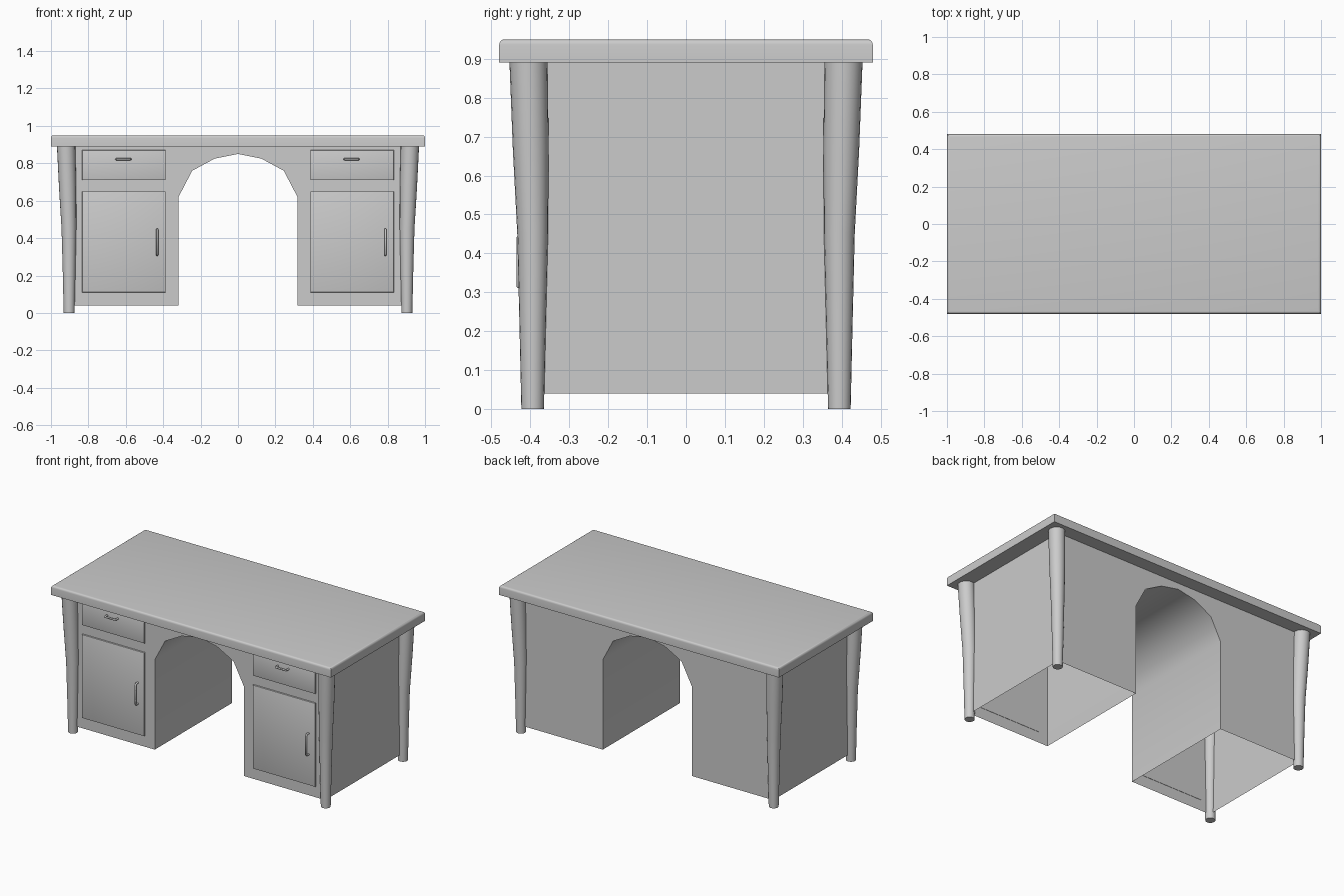
import bpy, bmesh, math

if "Cube" in bpy.data.objects:
    bpy.data.objects.remove(bpy.data.objects["Cube"])


def finish(name, bm, smooth=True, recalc=True):
    if recalc:
        bmesh.ops.recalc_face_normals(bm, faces=bm.faces)
    me = bpy.data.meshes.new(name)
    bm.to_mesh(me)
    bm.free()
    ob = bpy.data.objects.new(name, me)
    bpy.context.collection.objects.link(ob)
    if smooth:
        bpy.ops.object.select_all(action='DESELECT')
        ob.select_set(True)
        bpy.context.view_layer.objects.active = ob
        bpy.ops.object.shade_smooth_by_angle(angle=math.radians(40))
    return ob


def box_bm(x0, x1, y0, y1, z0, z1):
    bm = bmesh.new()
    bmesh.ops.create_cube(bm, size=1)
    for v in bm.verts:
        v.co = ((x0 + x1) / 2 + v.co.x * (x1 - x0),
                (y0 + y1) / 2 + v.co.y * (y1 - y0),
                (z0 + z1) / 2 + v.co.z * (z1 - z0))
    return bm


# Desktop with rounded upper edges
bm = box_bm(-1, 1, -0.48, 0.48, 0.89, 0.95)
rim = [e for e in bm.edges if all(v.co.z > 0.94 for v in e.verts)]
bmesh.ops.bevel(bm, geom=rim, offset=0.014, segments=4, profile=0.5, affect='EDGES')
finish("desktop", bm)

# Body: kneehole profile extruded front to back, pedestals open underneath
HX, HY, Z0, Z1 = 0.90, 0.395, 0.04, 0.89
half = [(-0.318, Z0), (-0.318, 0.62), (-0.245, 0.76), (-0.125, 0.825)]
arch = half + [(0, 0.85)] + [(-x, z) for x, z in reversed(half)]
outline = arch + [(HX, Z0), (HX, Z1), (-HX, Z1), (-HX, Z0)]
n = len(outline)
open_edges = {len(arch) - 1, n - 1}
bm = bmesh.new()
front = [bm.verts.new((x, -HY, z)) for x, z in outline]
back = [bm.verts.new((x, HY, z)) for x, z in outline]
bm.faces.new(front[::-1])
bm.faces.new(back)
for i in range(n):
    if i not in open_edges:
        j = (i + 1) % n
        bm.faces.new((front[i], front[j], back[j], back[i]))
finish("pedestal_body", bm)

# Tapered legs that splay outward at the top: (z, x centre, y centre, radius)
RINGS = [(0, 0.903, 0.394, 0.029), (0.22, 0.903, 0.394, 0.034),
         (0.45, 0.904, 0.394, 0.0395), (0.67, 0.911, 0.399, 0.046),
         (0.89, 0.919, 0.4045, 0.049)]
SIDES = 20


def leg(name, sx, sy):
    bm = bmesh.new()
    loops = []
    for z, cx, cy, r in RINGS:
        loops.append([bm.verts.new((sx * cx + r * math.cos(2 * math.pi * k / SIDES),
                                    sy * cy + r * math.sin(2 * math.pi * k / SIDES), z))
                      for k in range(SIDES)])
    for a, b in zip(loops, loops[1:]):
        for k in range(SIDES):
            j = (k + 1) % SIDES
            bm.faces.new((a[k], a[j], b[j], b[k]))
    bm.faces.new(loops[0][::-1])
    bm.faces.new(loops[-1])
    finish(name, bm)


for sx, side in ((-1, "left"), (1, "right")):
    leg(f"front_{side}_leg", sx, -1)
    leg(f"back_{side}_leg", sx, 1)


# Raised front panels with softened edges
def panel(name, cx, z0, z1):
    y1 = -HY + 0.002
    bm = box_bm(cx - 0.223, cx + 0.223, -HY - 0.010, y1, z0, z1)
    rim = [e for e in bm.edges if all(v.co.y < -HY - 0.005 for v in e.verts)]
    bmesh.ops.bevel(bm, geom=rim, offset=0.004, segments=2, profile=0.5, affect='EDGES')
    finish(name, bm)


# Bent-rod pull handles
def handle(name, cx, cz, half_len, vertical):
    rod = [(-1, 0), (-1, 0.018), (-0.9, 0.027), (0.9, 0.027), (1, 0.018), (1, 0)]
    cu = bpy.data.curves.new(name, 'CURVE')
    cu.dimensions = '3D'
    cu.bevel_depth = 0.006
    cu.bevel_resolution = 2
    cu.use_fill_caps = True
    sp = cu.splines.new('POLY')
    sp.points.add(len(rod) - 1)
    for p, (t, out) in zip(sp.points, rod):
        d = t * half_len
        y = -HY - 0.008 - out
        p.co = (cx, y, cz + d, 1) if vertical else (cx + d, y, cz, 1)
    ob = bpy.data.objects.new(name, cu)
    bpy.context.collection.objects.link(ob)
    bpy.ops.object.select_all(action='DESELECT')
    ob.select_set(True)
    bpy.context.view_layer.objects.active = ob
    bpy.ops.object.convert(target='MESH')
    bpy.ops.object.shade_smooth_by_angle(angle=math.radians(50))


for cx, side in ((-0.61, "left"), (0.61, "right")):
    panel(f"{side}_drawer", cx, 0.71, 0.87)
    panel(f"{side}_door", cx, 0.11, 0.65)
    handle(f"{side}_drawer_handle", cx - 0.003, 0.822, 0.038, False)
    handle(f"{side}_door_handle", cx + 0.178, 0.378, 0.068, True)
